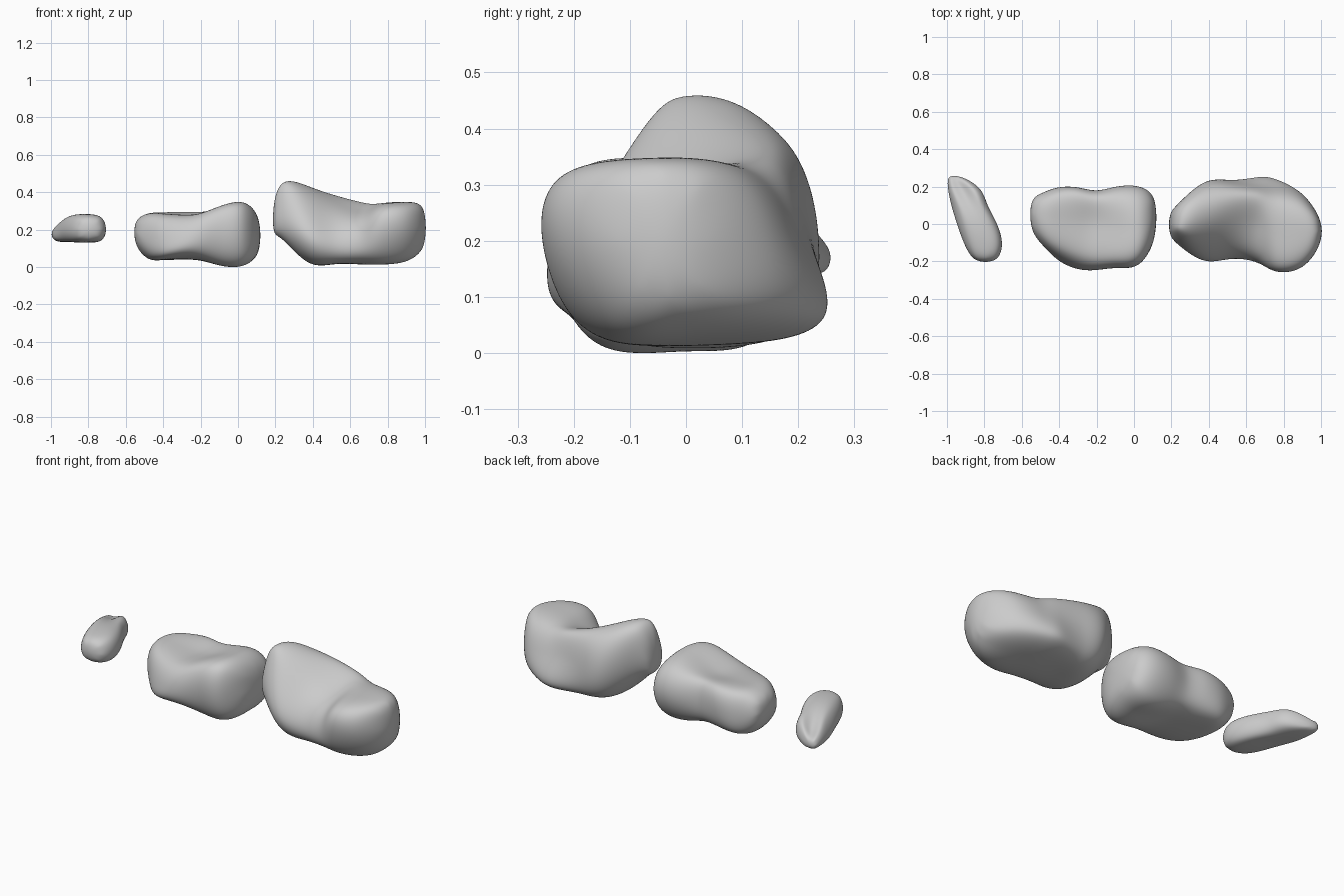
import bpy, bmesh
from mathutils import Vector

# Each section: position along the axis, then 8 (across, height) points:
# front-bottom, front, front-top, top, back-top, back, back-bottom, bottom
LARGE = [
    (0.197, -.05,.20, -.06,.26, -.04,.33, 0,.36, .04,.33, .06,.26, .04,.20, 0,.18),
    (0.25, -.09,.16, -.12,.26, -.055,.42, 0,.453, .09,.425, .12,.30, .09,.18, 0,.14),
    (0.38, -.13,.05, -.20,.16, -.13,.30, 0,.42, .155,.40, .225,.24, .18,.07, .02,.02),
    (0.52, -.13,.03, -.185,.12, -.12,.25, .02,.35, .165,.375, .225,.22, .21,.05, .03,.02),
    (0.66, -.14,.03, -.205,.12, -.16,.24, 0,.305, .15,.345, .21,.22, .245,.06, .07,.015),
    (0.76, -.16,.03, -.245,.16, -.225,.30, -.06,.335, .12,.325, .20,.20, .23,.06, .03,.02),
    (0.90, -.13,.045, -.225,.19, -.20,.315, -.06,.345, .09,.325, .155,.20, .14,.08, 0,.04),
    (0.985, -.08,.12, -.12,.20, -.10,.29, -.04,.32, .02,.29, .04,.20, .02,.12, -.03,.10),
]
MEDIUM = [
    (-0.54, -.02,.14, -.04,.18, -.01,.23, .05,.25, .11,.23, .13,.18, .11,.13, .05,.11),
    (-0.48, -.09,.07, -.12,.16, -.08,.26, .04,.285, .14,.265, .17,.16, .14,.07, .04,.045),
    (-0.40, -.165,.055, -.19,.14, -.13,.265, .02,.285, .16,.28, .195,.16, .16,.055, .02,.04),
    (-0.30, -.20,.065, -.235,.15, -.165,.265, .01,.28, .16,.29, .195,.17, .15,.06, 0,.04),
    (-0.20, -.19,.055, -.245,.16, -.185,.28, 0,.28, .14,.29, .178,.17, .14,.06, 0,.035),
    (-0.09, -.155,.02, -.23,.15, -.195,.315, -.02,.315, .15,.30, .20,.16, .13,.03, 0,.012),
    (0.03, -.14,.02, -.21,.14, -.185,.315, -.03,.343, .14,.305, .20,.17, .13,.03, 0,.012),
    (0.103, -.07,.09, -.09,.17, -.06,.25, .03,.27, .11,.24, .14,.17, .11,.09, .03,.07),
]
SMALL = [
    (-.185, -.84,.165, -.855,.20, -.84,.245, -.795,.26, -.75,.245, -.735,.20, -.75,.165, -.795,.15),
    (-.11, -.88,.143, -.905,.20, -.875,.265, -.80,.28, -.73,.265, -.706,.20, -.73,.143, -.80,.133),
    (0, -.92,.14, -.945,.20, -.91,.265, -.84,.28, -.76,.265, -.733,.20, -.76,.14, -.83,.133),
    (.10, -.955,.14, -.975,.18, -.94,.25, -.88,.255, -.815,.265, -.783,.20, -.81,.143, -.88,.133),
    (.19, -.97,.14, -.995,.175, -.97,.22, -.92,.215, -.86,.25, -.825,.195, -.85,.145, -.92,.135),
    (.245, -.98,.15, -.99,.17, -.98,.195, -.955,.20, -.925,.195, -.91,.175, -.925,.15, -.955,.145),
]


def stone(name, sections, along_y=False):
    """Loft closed rings, smooth them, and fit the surface through the points."""
    pts, n = [], 8
    for s in sections:
        for k in range(n):
            a, z = s[1 + 2 * k], s[2 + 2 * k]
            pts.append(Vector((a, s[0], z) if along_y else (s[0], a, z)))
    faces = [tuple(range(n)), tuple(range(len(pts) - n, len(pts)))]
    for i in range(len(sections) - 1):
        for k in range(n):
            j, m = i * n, (k + 1) % n
            faces.append((j + k, j + m, j + n + m, j + n + k))
    me = bpy.data.meshes.new(name)
    me.from_pydata(pts, [], faces)
    bm = bmesh.new()
    bm.from_mesh(me)
    bmesh.ops.recalc_face_normals(bm, faces=bm.faces)
    bm.to_mesh(me)
    bm.free()
    me.shade_smooth()
    ob = bpy.data.objects.new(name, me)
    bpy.context.collection.objects.link(ob)
    sub = ob.modifiers.new("Smooth", "SUBSURF")
    sub.levels = sub.render_levels = 4
    # push the cage out so the smoothed surface passes near the section points
    for _ in range(4):
        bpy.context.view_layer.update()
        ev = ob.evaluated_get(bpy.context.evaluated_depsgraph_get())
        em = ev.to_mesh()
        delta = [pts[i] - em.vertices[i].co for i in range(len(pts))]
        ev.to_mesh_clear()
        for v, d in zip(me.vertices, delta):
            v.co += d * 0.8
        me.update()
        ob.update_tag()
    return ob


stone("large_stone", LARGE)
stone("medium_stone", MEDIUM)
stone("small_stone", SMALL, along_y=True)
